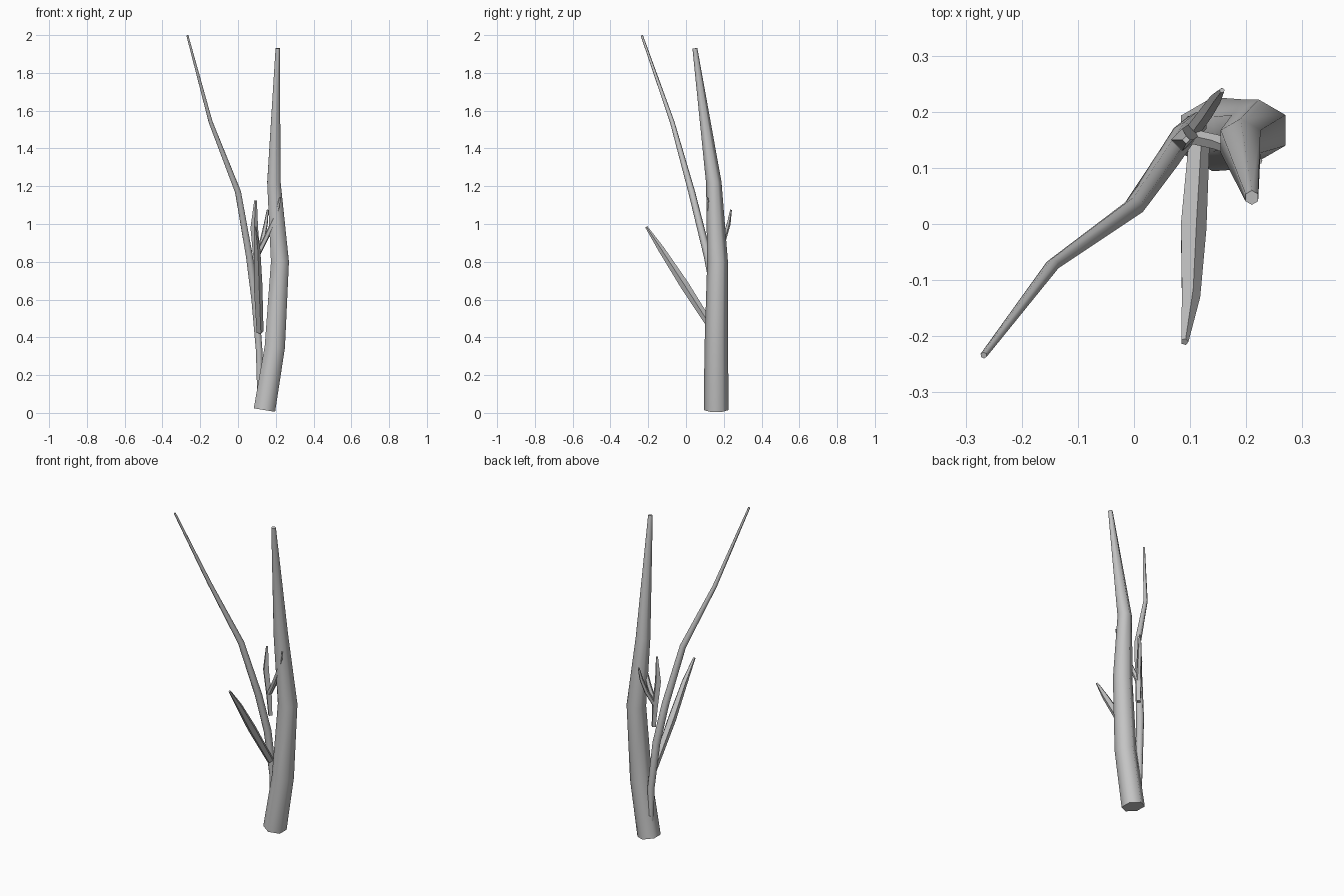
import bpy, bmesh, math
from mathutils import Vector

if "Cube" in bpy.data.objects:
    bpy.data.objects.remove(bpy.data.objects["Cube"])

bark = bpy.data.materials.new("grey_bark")
bark.use_nodes = True
GREY = (0.55, 0.55, 0.55, 1)
bark.diffuse_color = GREY
bark.node_tree.nodes["Principled BSDF"].inputs["Base Color"].default_value = GREY


def limb(name, sides, ref, path):
    """Tapered tube along (x, y, z, radius) points, with closed ends."""
    pts = [Vector(p[:3]) for p in path]
    bm = bmesh.new()
    rings = []
    for i, p in enumerate(pts):
        # Average the directions of the neighbouring segments
        t = Vector()
        if i > 0:
            t += (p - pts[i - 1]).normalized()
        if i < len(pts) - 1:
            t += (pts[i + 1] - p).normalized()
        t.normalize()
        u = Vector(ref)
        u = (u - t * u.dot(t)).normalized()
        v = t.cross(u)
        rings.append([bm.verts.new(p + path[i][3] * (u * math.cos(a) + v * math.sin(a)))
                      for a in (math.tau * k / sides for k in range(sides))])
    for a, b in zip(rings, rings[1:]):
        for k in range(sides):
            n = (k + 1) % sides
            bm.faces.new((a[k], a[n], b[n], b[k])).smooth = True
    bm.faces.new(rings[0][::-1])
    bm.faces.new(rings[-1])
    mesh = bpy.data.meshes.new(name)
    bm.to_mesh(mesh)
    bm.free()
    mesh.materials.append(bark)
    ob = bpy.data.objects.new(name, mesh)
    bpy.context.collection.objects.link(ob)
    bpy.ops.object.select_all(action='DESELECT')
    ob.select_set(True)
    bpy.context.view_layer.objects.active = ob
    bpy.ops.object.shade_smooth_by_angle(angle=math.radians(62))
    return ob


Y, X = (0, 1, 0), (1, 0, 0)

# Main stem
limb("trunk", 6, Y, [(.14, .16, .015, .066), (.195, .16, .35, .062), (.222, .167, .8, .055),
                     (.19, .147, 1.22, .041), (.21, .047, 1.93, .013)])
# Long thin side branch
limb("long_branch", 6, Y, [(.115, .18, .02, .013), (.112, .18, .33, .02), (.09, .16, .6, .022),
                           (.06, .115, .83, .021), (0, .03, 1.17, .018),
                           (-.145, -.073, 1.54, .012), (-.268, -.234, 1.998, .006)])
# Short branch reaching forward
limb("front_branch", 5, X, [(.115, .15, .43, .02), (.104, -.01, .68, .025),
                            (.1, -.13, .865, .018), (.09, -.21, .985, .007)])
# Small upright shoot and its two twigs
limb("upright_shoot", 4, Y, [(.105, .165, .7, .014), (.1, .16, .82, .019),
                             (.086, .15, .98, .02), (.093, .15, 1.125, .007)])
limb("back_twig", 5, Y, [(.1, .16, .83, .014), (.13, .2, .92, .013),
                         (.147, .225, 1.0, .011), (.157, .238, 1.075, .005)])
limb("inner_twig", 5, Y, [(.105, .155, .84, .014), (.15, .145, .93, .014),
                          (.2, .125, 1.04, .012), (.224, .112, 1.14, .005)])
